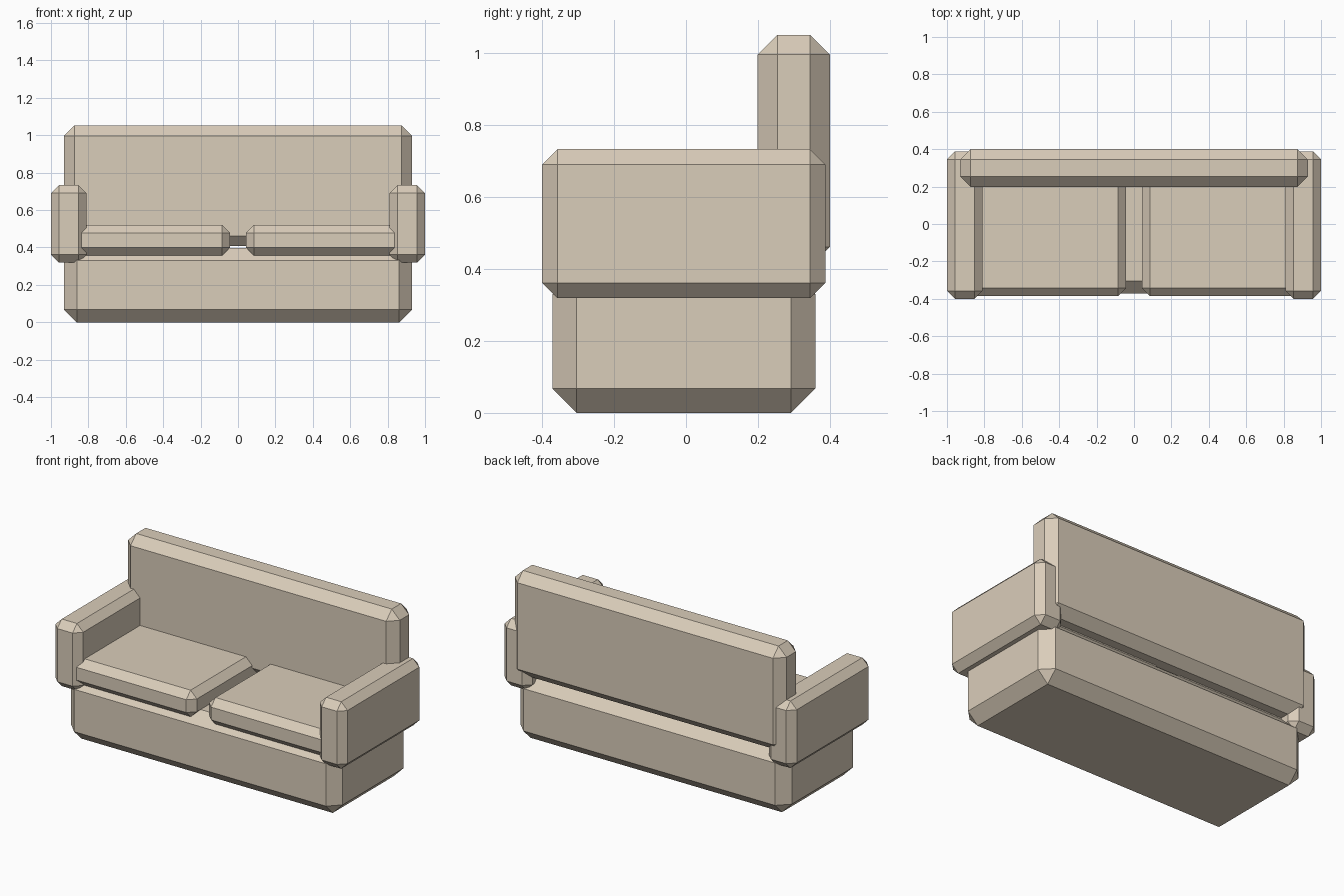
import bpy
import bmesh

if "Cube" in bpy.data.objects:
    bpy.data.objects.remove(bpy.data.objects["Cube"])

# One fabric colour for the whole sofa
fabric = bpy.data.materials.new("beige fabric")
fabric.diffuse_color = (0.70, 0.61, 0.49, 1.0)
fabric.use_nodes = True
fabric.node_tree.nodes["Principled BSDF"].inputs["Base Color"].default_value = fabric.diffuse_color


def block(name, x, y, z, chamfer):
    """Box between the given (min, max) ranges with flat chamfered edges."""
    bm = bmesh.new()
    bmesh.ops.create_cube(bm, size=1.0)
    for v in bm.verts:
        for i, (lo, hi) in enumerate((x, y, z)):
            v.co[i] = hi if v.co[i] > 0 else lo
    bmesh.ops.bevel(bm, geom=bm.edges[:], offset=chamfer, offset_type='OFFSET',
                    segments=1, affect='EDGES', profile=0.5)
    bmesh.ops.recalc_face_normals(bm, faces=bm.faces)
    mesh = bpy.data.meshes.new(name)
    bm.to_mesh(mesh)
    bm.free()
    mesh.materials.append(fabric)
    obj = bpy.data.objects.new(name, mesh)
    bpy.context.collection.objects.link(obj)
    return obj


# Base and backrest
block("base", (-0.93, 0.93), (-0.372, 0.36), (0.0, 0.398), 0.068)
block("backrest", (-0.93, 0.93), (0.199, 0.40), (0.407, 1.052), 0.055)

# Mirrored pairs: armrests and seat cushions
for side, s in (("left", -1), ("right", 1)):
    block(side + "_armrest", sorted((s * 0.81, s * 1.0)),
          (-0.40, 0.388), (0.319, 0.734), 0.043)
    block(side + "_seat_cushion", sorted((s * 0.042, s * 0.90)),
          (-0.385, 0.29), (0.356, 0.521), 0.043)
